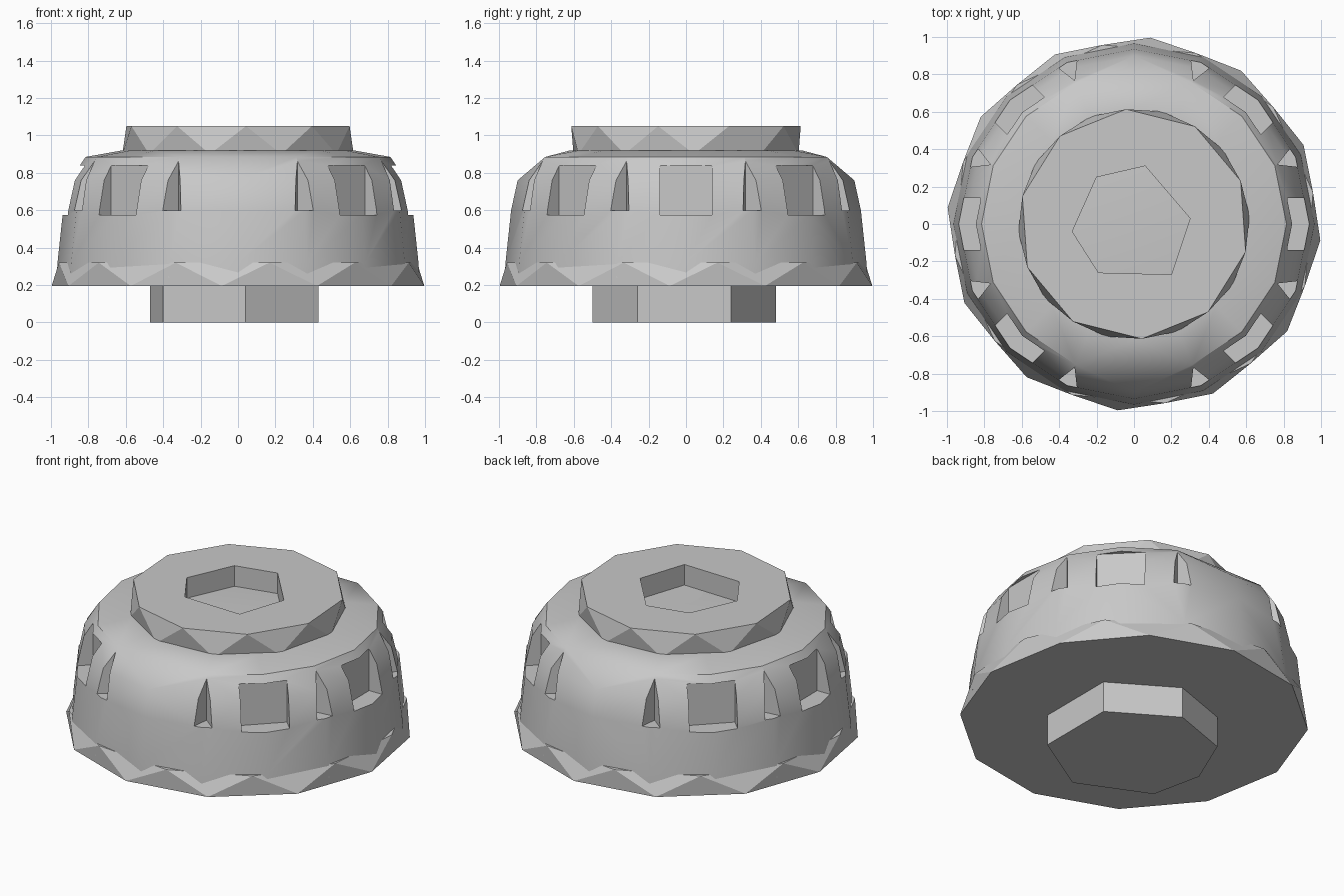
import bpy, bmesh
from math import cos, sin, radians
from mathutils import Matrix, Vector

if "Cube" in bpy.data.objects:
    bpy.data.objects.remove(bpy.data.objects["Cube"])

grey = bpy.data.materials.new("plain grey")
grey.use_nodes = True
colour = (0.58, 0.58, 0.58, 1)
grey.diffuse_color = colour
grey.node_tree.nodes["Principled BSDF"].inputs["Base Color"].default_value = colour


def ring(radius, z, sides, start=0, skip=()):
    """Points of a regular polygon at one height."""
    angles = [start + 360 * i / sides for i in range(sides)]
    return [Vector((radius * cos(radians(a)), radius * sin(radians(a)), z))
            for a in angles if a not in skip]


def extrude(outline, low, high):
    return [Vector((x, y, z)) for z in (low, high) for x, y in outline]


def solid(name, *hulls):
    """Object made of one convex solid per point group."""
    bm = bmesh.new()
    for points in hulls:
        verts = [bm.verts.new(p) for p in points]
        bmesh.ops.convex_hull(bm, input=verts)
    bmesh.ops.dissolve_limit(bm, angle_limit=radians(1), verts=bm.verts, edges=bm.edges)
    bmesh.ops.recalc_face_normals(bm, faces=bm.faces)
    mesh = bpy.data.meshes.new(name)
    bm.to_mesh(mesh)
    bm.free()
    mesh.materials.append(grey)
    obj = bpy.data.objects.new(name, mesh)
    bpy.context.collection.objects.link(obj)
    return obj


def activate(obj):
    bpy.ops.object.select_all(action='DESELECT')
    obj.select_set(True)
    bpy.context.view_layer.objects.active = obj


def cut(obj, cutter):
    cutter.hide_render = True
    mod = obj.modifiers.new("cut", 'BOOLEAN')
    mod.operation = 'DIFFERENCE'
    mod.solver = 'EXACT'
    mod.object = cutter
    activate(obj)
    bpy.ops.object.modifier_apply(modifier=mod.name)
    bpy.data.objects.remove(cutter)


# Domed body, with the rim dropped at front and back
body = solid("domed_body",
             ring(0.97, 0.24, 16) + ring(0.965, 0.32, 16) + ring(0.935, 0.6, 16)
             + ring(0.9, 0.76, 16) + ring(0.815, 0.885, 16, skip=(90, 270))
             + ring(0.62, 0.92, 16))

# Alternating square windows and V-shaped grooves around the dome
window = extrude([(0.82, -0.14), (0.82, 0.14), (1.1, 0.14), (1.1, -0.14)], 0.575, 0.84)
groove = extrude([(0.83, 0), (1.1, 0.15), (1.1, -0.15)], 0.6, 0.9)
notches = []
for i in range(16):
    if i in (4, 12):
        continue
    turn = Matrix.Rotation(radians(22.5 * i), 3, 'Z')
    notches.append([turn @ p for p in (groove if i % 2 else window)])
cut(body, solid("notch_cutter", *notches))
activate(body)
bpy.ops.object.shade_smooth_by_angle(angle=radians(30))

# Faceted skirt at the foot of the dome
solid("skirt", ring(1.0, 0.195, 12, -5) + ring(0.972, 0.32, 12, 10))

# Raised collar with a six-sided socket
collar = solid("top_collar", ring(0.62, 0.9, 10, 4) + ring(0.615, 1.05, 10, 22))
socket = [(-0.2, 0.25), (0.06, 0.31), (0.3, 0.03), (0.2, -0.27), (-0.19, -0.26), (-0.33, -0.04)]
cut(collar, solid("socket_cutter", extrude(socket, 0.92, 1.2)))

# Seven-sided stem underneath
stem = [(0.04, -0.5), (0.43, -0.26), (0.43, 0.24), (0.04, 0.48),
        (-0.33, 0.35), (-0.47, 0.02), (-0.4, -0.3)]
solid("stem", extrude(stem, 0, 0.22))
